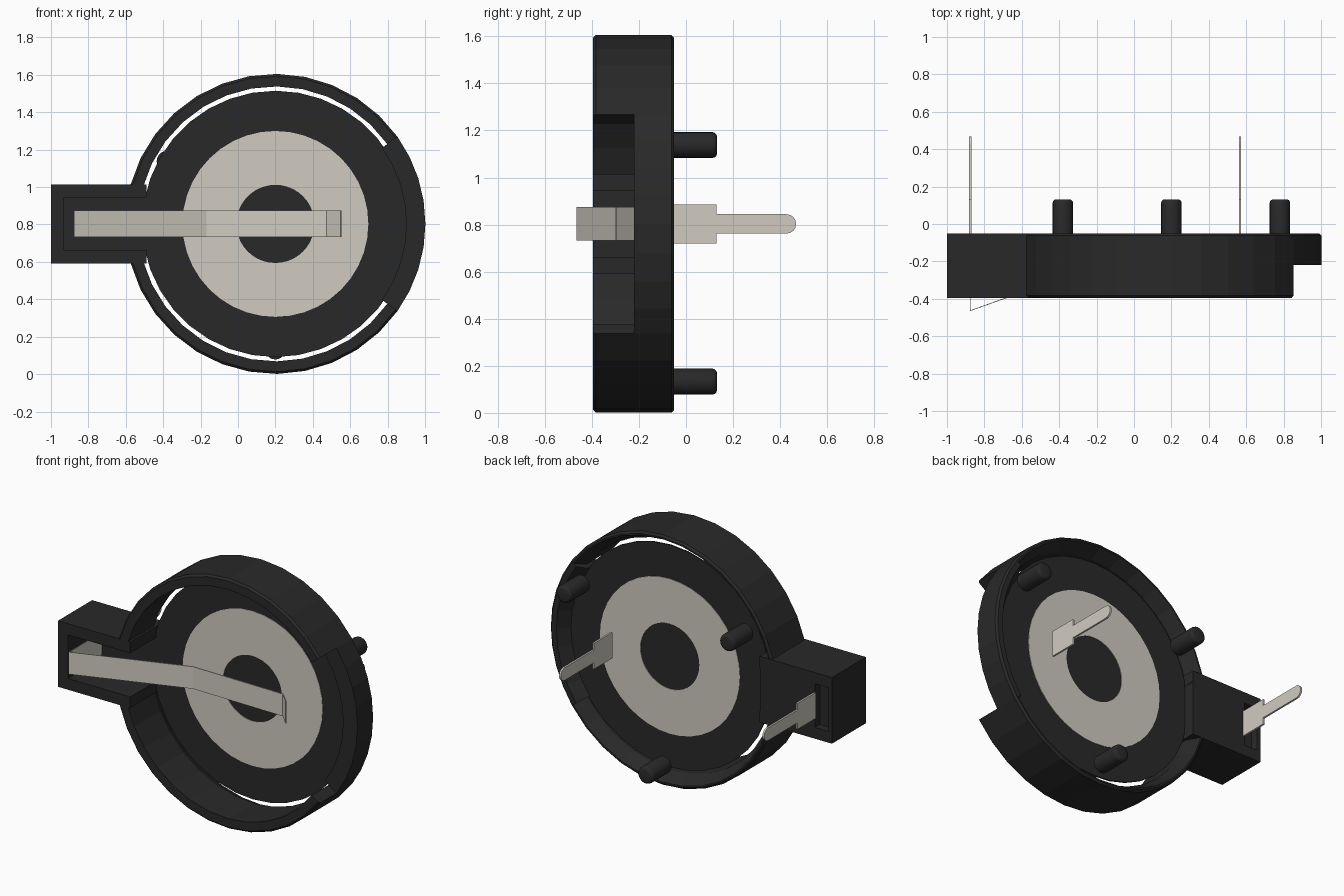
import bpy, bmesh, math
from mathutils import Matrix, Vector

old = bpy.data.objects.get("Cube")
if old:
    bpy.data.objects.remove(old, do_unlink=True)

CX, CZ = 0.2, 0.803   # centre of the round cell tray
FRONT, BACK = -0.395, -0.05


def material(name, rgb):
    m = bpy.data.materials.new(name)
    m.use_nodes = True
    col = (*rgb, 1)
    m.diffuse_color = col
    bsdf = m.node_tree.nodes["Principled BSDF"]
    bsdf.inputs["Base Color"].default_value = col
    bsdf.inputs["Roughness"].default_value = 0.6
    return m


BLACK = material("black plastic", (0.022, 0.022, 0.022))
METAL = material("nickel metal", (0.63, 0.6, 0.53))


def finish(name, bm, mat, smooth=None):
    bmesh.ops.recalc_face_normals(bm, faces=bm.faces)
    me = bpy.data.meshes.new(name)
    bm.to_mesh(me)
    bm.free()
    ob = bpy.data.objects.new(name, me)
    bpy.context.collection.objects.link(ob)
    me.materials.append(mat)
    if smooth:
        bpy.ops.object.select_all(action='DESELECT')
        ob.select_set(True)
        bpy.context.view_layer.objects.active = ob
        bpy.ops.object.shade_smooth_by_angle(angle=math.radians(smooth))
    return ob


def sweep(name, profile, a0, a1, steps, mat):
    """Turn a closed (radius, y) profile about the tray axis from a0 to a1 degrees."""
    bm = bmesh.new()
    full = abs(a1 - a0) >= 360
    rows = []
    for i in range(steps if full else steps + 1):
        a = math.radians(a0 + (a1 - a0) * i / steps)
        rows.append([bm.verts.new((CX + r * math.cos(a), y, CZ + r * math.sin(a)))
                     for r, y in profile])
    n = len(profile)
    for i in range(steps):
        p, q = rows[i], rows[(i + 1) % len(rows)]
        for j in range(n):
            k = (j + 1) % n
            bm.faces.new((p[j], p[k], q[k], q[j]))
    if not full:
        bm.faces.new(rows[0])
        bm.faces.new(rows[-1])
    return finish(name, bm, mat)


def box(name, x, y, z, mat):
    bm = bmesh.new()
    lo, hi = Vector((x[0], y[0], z[0])), Vector((x[1], y[1], z[1]))
    bmesh.ops.create_cube(bm, size=1, matrix=Matrix.Translation((lo + hi) / 2)
                          @ Matrix.Diagonal((*(hi - lo), 1)))
    return finish(name, bm, mat)


def cylinder(name, x, z, r, y0, y1, sides, mat, bevel=0):
    bm = bmesh.new()
    rot = Matrix.Rotation(math.radians(-90), 4, 'X')   # +z becomes +y
    bmesh.ops.create_cone(bm, cap_ends=True, segments=sides, radius1=r, radius2=r,
                          depth=y1 - y0,
                          matrix=Matrix.Translation((x, (y0 + y1) / 2, z)) @ rot)
    if bevel:
        tip = [e for e in bm.edges if all(v.co.y > y1 - 1e-4 for v in e.verts)]
        bmesh.ops.bevel(bm, geom=tip, offset=bevel, segments=3, profile=0.5, affect='EDGES')
    return finish(name, bm, mat, 40 if bevel else None)


# Round wall, flared open at the back: two tall arcs, and a low arc at the open side
R, B = 0.802, 0.012
outer_back = [(R, BACK - B), (R - B, BACK)]
tall = [(0.735, FRONT), (R - B, FRONT), (R, FRONT + B)] + outer_back + [(0.78, BACK), (0.735, -0.135)]
low = [(0.70, -0.22), (R, -0.22)] + outer_back + [(0.755, BACK), (0.70, -0.13)]
sweep("upper_wall", tall, 35.5, 164.7, 12, BLACK)
sweep("lower_wall", tall, 195.3, 324.5, 12, BLACK)
sweep("low_wall", low, -35.5, 35.5, 8, BLACK)

# Thin tray floor and the ring contact set into it
cylinder("tray_floor", CX, CZ, 0.712, -0.135, -0.125, 36, BLACK)
sweep("ring_contact", [(0.209, -0.138), (0.497, -0.138), (0.497, -0.122), (0.209, -0.122)],
      0, 360, 40, METAL)

# Terminal housing: side walls, end wall with a thin back lip, thick floor, recess floor
inner_z = (CZ - 0.141, CZ + 0.141)
for side, label in ((1, "upper"), (-1, "lower")):
    z = sorted((CZ + side * 0.14, CZ + side * 0.212))
    box(label + "_housing_wall", (-1, -0.488), (FRONT, BACK), z, BLACK)
box("housing_end_wall", (-1, -0.93), (FRONT, -0.10), inner_z, BLACK)
box("housing_end_lip", (-1, -0.975), (-0.101, BACK), inner_z, BLACK)
box("housing_floor", (-0.88, -0.49), (-0.135, BACK), inner_z, BLACK)
box("housing_recess_floor", (-0.931, -0.879), (-0.135, -0.10), inner_z, BLACK)

# Three locating pegs, 120 degrees apart
for i, deg in enumerate((30, 150, 270)):
    a = math.radians(deg)
    cylinder("locating_peg_%d" % (i + 1), CX + 0.67 * math.cos(a), CZ + 0.67 * math.sin(a),
             0.055, -0.06, 0.132, 20, BLACK, 0.02)


# Solder pins: wide shoulder, narrow leg, rounded tip
def solder_pin(name, x):
    half = [(-0.055, 0.083), (0.13, 0.083), (0.13, 0.041)]
    tip = [(0.427 + 0.041 * math.sin(t), 0.041 * math.cos(t))
           for t in (i * math.pi / 8 for i in range(9))]
    outline = half + tip + [(y, -w) for y, w in reversed(half)]
    bm = bmesh.new()
    face = bm.faces.new([bm.verts.new((x - 0.006, y, CZ + w)) for y, w in outline])
    ext = bmesh.ops.extrude_face_region(bm, geom=[face])
    bmesh.ops.translate(bm, vec=(0.012, 0, 0),
                        verts=[v for v in ext["geom"] if isinstance(v, bmesh.types.BMVert)])
    finish(name, bm, METAL)


solder_pin("housing_pin", -0.876)
solder_pin("tray_pin", 0.567)

# Spring contact: bent strip rising from the housing and reaching over the tray
path = [(-0.875, -0.10), (-0.875, -0.463), (-0.17, -0.213), (0.475, -0.222), (0.55, -0.297)]
bm = bmesh.new()
rows = [[bm.verts.new((x, y, CZ + s * 0.071)) for s in (-1, 1)] for x, y in path]
for p, q in zip(rows, rows[1:]):
    bm.faces.new((p[0], p[1], q[1], q[0]))
spring = finish("spring_contact", bm, METAL)
mod = spring.modifiers.new("thickness", 'SOLIDIFY')
mod.thickness = 0.006
mod.offset = 0
